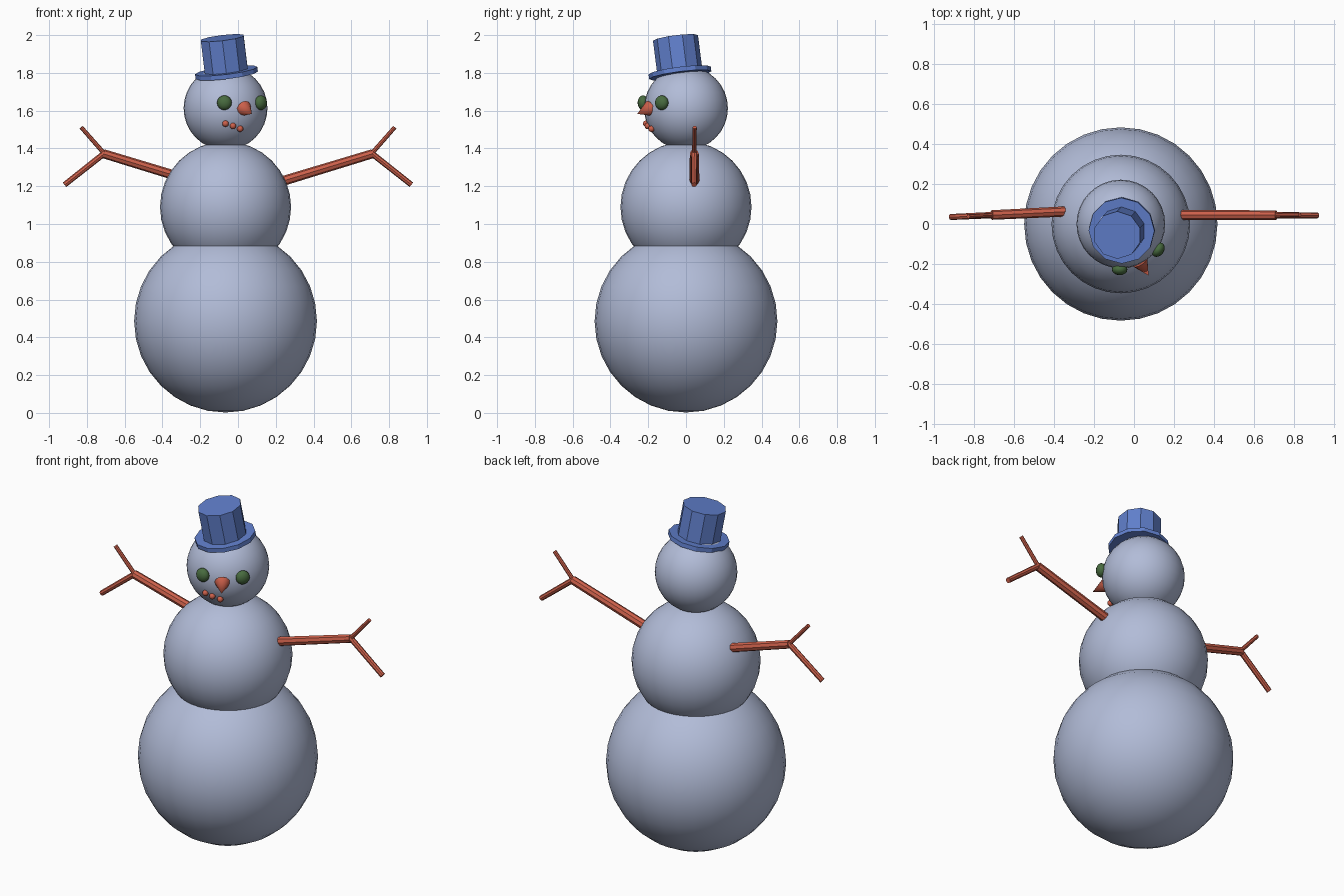
import bpy, math
from mathutils import Vector

if "Cube" in bpy.data.objects:
    bpy.data.objects.remove(bpy.data.objects["Cube"])


def material(name, rgb):
    m = bpy.data.materials.new(name)
    m.diffuse_color = (*rgb, 1)
    m.use_nodes = True
    m.node_tree.nodes["Principled BSDF"].inputs["Base Color"].default_value = m.diffuse_color
    return m


SNOW = material("snow grey", (0.445, 0.503, 0.686))
ORANGE = material("orange red", (0.61, 0.118, 0.07))
GREEN = material("dark green", (0.065, 0.147, 0.05))
BLUE = material("hat blue", (0.12, 0.216, 0.61))


def ball(name, loc, r, mat, scale=(1, 1, 1), turn=0, seg=32):
    bpy.ops.mesh.primitive_uv_sphere_add(segments=seg, ring_count=seg // 2, radius=r,
                                         location=loc, rotation=(0, 0, turn))
    o = bpy.context.object
    o.name = name
    o.scale = scale
    o.data.materials.append(mat)
    bpy.ops.object.shade_smooth()
    return o


def rod(name, a, b, r1, r2, mat, sides=8, smooth=False):
    """Straight or tapered rod from point a to point b."""
    a, b = Vector(a), Vector(b)
    d = b - a
    bpy.ops.mesh.primitive_cone_add(vertices=sides, radius1=r1, radius2=r2,
                                    depth=d.length, location=(a + b) / 2)
    o = bpy.context.object
    o.name = name
    o.rotation_euler = Vector((0, 0, 1)).rotation_difference(d).to_euler()
    o.data.materials.append(mat)
    if smooth:
        bpy.ops.object.shade_smooth_by_angle(angle=math.radians(40))
    return o


# Three stacked snowballs
CX = -0.066
ball("bottom_ball", (CX, 0, 0.486), 0.484, SNOW)
ball("middle_ball", (CX, 0, 1.09), 0.347, SNOW)
HEAD = Vector((CX, 0, 1.613))
HEAD_R = 0.222
ball("head", HEAD, HEAD_R, SNOW)


def on_head(azimuth, z, lift=0.0):
    """Point on the head surface; the face is turned to one side."""
    dz = z - HEAD.z
    r = math.sqrt(HEAD_R ** 2 - dz ** 2) + lift
    return HEAD + Vector((r * math.cos(azimuth), r * math.sin(azimuth), dz))


# Eyes, either side of the turned face direction
FACE = math.radians(-63)
for side, label in ((-1, "left"), (1, "right")):
    az = FACE + side * math.radians(28.5)
    ball(f"{label}_eye", on_head(az, 1.642, 0.007), 0.039, GREEN,
         scale=(0.75, 1, 1), turn=az, seg=16)

# Nose
rod("nose", on_head(FACE, 1.612, -0.008), (0.073, -0.258, 1.583), 0.042, 0,
    ORANGE, sides=12, smooth=True)

# Mouth pebbles
for i, (deg, z) in enumerate(((-90, 1.531), (-79, 1.519), (-67, 1.504))):
    ball(f"mouth_pebble_{i + 1}", on_head(math.radians(deg), z, 0.005), 0.017, ORANGE, seg=12)

# Tilted hat
AXIS = Vector((-0.122, -0.128, 1)).normalized()
BASE = Vector((-0.061, -0.032, 1.80))
rod("hat_brim", BASE - AXIS * 0.0125, BASE + AXIS * 0.0125, 0.166, 0.166, BLUE, sides=12)
rod("hat_crown", BASE, BASE + AXIS * 0.188, 0.12, 0.12, BLUE, sides=10)

# Stick arms, each with two twigs
for side, label, y0, y1, y2 in ((1, "right", 0.045, 0.044, 0.043),
                                (-1, "left", 0.068, 0.045, 0.035)):
    wrist = (side * 0.712, y1, 1.372)
    rod(f"{label}_arm", (side * 0.235, y0, 1.227), wrist, 0.026, 0.024, ORANGE)
    rod(f"{label}_upper_twig", (side * 0.70, y1, 1.364), (side * 0.83, y2 + 0.003, 1.512),
        0.012, 0.011, ORANGE)
    rod(f"{label}_lower_twig", (side * 0.70, y1, 1.380), (side * 0.918, y2, 1.208),
        0.016, 0.015, ORANGE)
